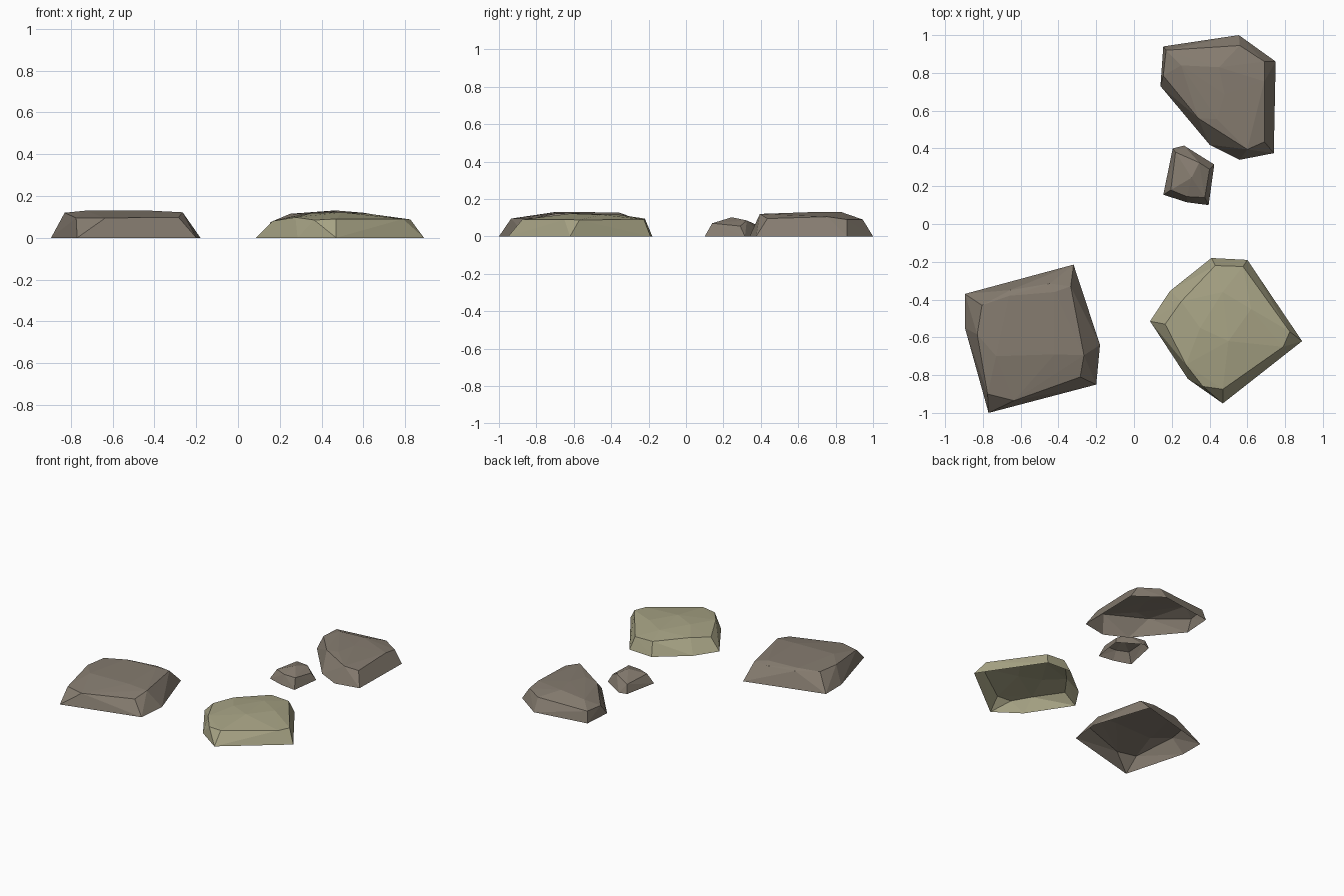
import bpy, bmesh


def material(name, rgb):
    m = bpy.data.materials.new(name)
    m.diffuse_color = (*rgb, 1)
    return m


stone = material("brown_stone", (0.235, 0.2, 0.16))
moss = material("mossy_stone", (0.39, 0.37, 0.235))


def rock(name, mat, base, crown):
    """Faceted hull over a ground outline and crown points, open underneath."""
    bm = bmesh.new()
    for x, y in base:
        bm.verts.new((x, y, 0))
    for p in crown:
        bm.verts.new(p)
    hull = bmesh.ops.convex_hull(bm, input=bm.verts[:])
    loose = set(hull["geom_interior"]) | set(hull["geom_unused"])
    bmesh.ops.delete(bm, geom=[v for v in loose if isinstance(v, bmesh.types.BMVert)],
                     context='VERTS')
    bmesh.ops.recalc_face_normals(bm, faces=bm.faces[:])
    under = [f for f in bm.faces if all(v.co.z < 0.001 for v in f.verts)]
    bmesh.ops.delete(bm, geom=under, context='FACES')
    me = bpy.data.meshes.new(name)
    bm.to_mesh(me)
    bm.free()
    me.materials.append(mat)
    ob = bpy.data.objects.new(name, me)
    bpy.context.collection.objects.link(ob)
    return ob


# Broad slab, front left
rock("front_left_rock", stone,
     [(-.895, -.37), (-.32, -.215), (-.18, -.64), (-.2, -.85), (-.77, -1), (-.895, -.55)],
     [(-.805, -.43, .12), (-.83, -.585, .12), (-.775, -.9, .095), (-.635, -.935, .095),
      (-.285, -.81, .098), (-.265, -.695, .122), (-.335, -.33, .112), (-.445, -.315, .112),
      (-.655, -.35, .115), (-.55, -.665, .13), (-.42, -.69, .13), (-.73, -.7, .13),
      (-.42, -.36, .128), (-.66, -.38, .128)])

# Mossy rock, front right
rock("front_right_rock", moss,
     [(.085, -.515), (.19, -.355), (.41, -.18), (.6, -.19), (.89, -.62), (.47, -.95), (.285, -.82)],
     [(.43, -.22, .095), (.577, -.225, .09), (.825, -.57, .088), (.79, -.65, .09),
      (.47, -.875, .09), (.365, -.86, .085), (.275, -.745, .098), (.165, -.53, .08),
      (.25, -.41, .1), (.35, -.55, .118), (.5, -.62, .122), (.47, -.36, .116),
      (.62, -.45, .116)])

# Tall-edged rock, back right
rock("back_rock", stone,
     [(.14, .73), (.155, .94), (.555, 1), (.75, .86), (.74, .375), (.56, .34), (.4, .42)],
     [(.17, .92, .08), (.155, .785, .075), (.25, .84, .115), (.56, .945, .09),
      (.45, .83, .13), (.69, .86, .09), (.69, .755, .105), (.69, .435, .095),
      (.6, .395, .12), (.44, .555, .122), (.34, .56, .108), (.48, .685, .13)])

# Small pebble in front of the back rock
rock("small_rock", stone,
     [(.155, .155), (.205, .4), (.265, .415), (.425, .315), (.395, .1), (.28, .115)],
     [(.22, .38, .06), (.345, .325, .085), (.4, .29, .055), (.375, .14, .07),
      (.28, .145, .068), (.195, .18, .07), (.305, .245, .102)])
